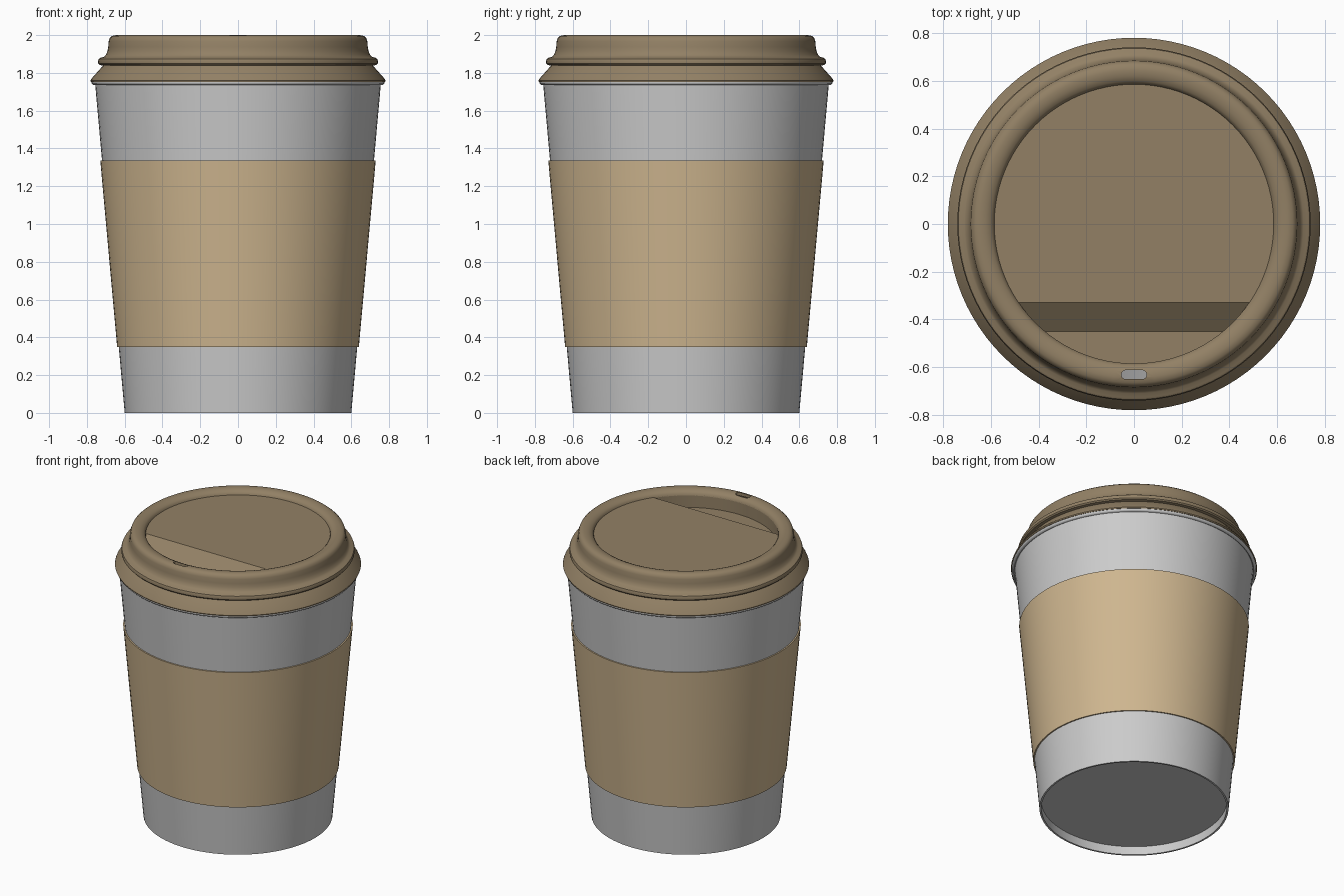
import bpy, bmesh, math
from mathutils import Vector

if "Cube" in bpy.data.objects:
    bpy.data.objects.remove(bpy.data.objects["Cube"])

SEG = 96


def material(name, rgb):
    m = bpy.data.materials.new(name)
    m.diffuse_color = (*rgb, 1)
    m.use_nodes = True
    m.node_tree.nodes["Principled BSDF"].inputs["Base Color"].default_value = m.diffuse_color
    return m


def smooth(ob):
    bpy.ops.object.select_all(action='DESELECT')
    ob.select_set(True)
    bpy.context.view_layer.objects.active = ob
    bpy.ops.object.shade_smooth_by_angle(angle=math.radians(35))


def finish(name, bm, mat=None):
    me = bpy.data.meshes.new(name)
    bm.to_mesh(me)
    bm.free()
    ob = bpy.data.objects.new(name, me)
    bpy.context.collection.objects.link(ob)
    if mat:
        me.materials.append(mat)
    smooth(ob)
    return ob


def lathe(name, profile, mat=None, closed=True):
    """Spin an (r, z) profile around the z axis."""
    bm = bmesh.new()
    vs = [bm.verts.new((r, 0, z)) for r, z in profile]
    es = [bm.edges.new(p) for p in zip(vs, vs[1:])]
    if closed:
        es.append(bm.edges.new((vs[-1], vs[0])))
    bmesh.ops.spin(bm, geom=vs + es, cent=(0, 0, 0), axis=(0, 0, 1),
                   angle=2 * math.pi, steps=SEG)
    bmesh.ops.remove_doubles(bm, verts=bm.verts, dist=1e-4)
    bmesh.ops.recalc_face_normals(bm, faces=bm.faces)
    return finish(name, bm, mat)


card = material("card_tan", (0.62, 0.468, 0.276))
plastic = material("lid_brown", (0.288, 0.217, 0.130))

# Cup: recessed base, tapered wall, rolled rim, hollow inside
roll = [(0.761 + 0.015 * math.cos(a), 1.75 + 0.015 * math.sin(a))
        for a in (math.radians(d) for d in range(-90, 181, 30))]
lathe("cup", [(0, 0.06), (0.59, 0.06), (0.588, 0), (0.60, 0), (0.756, 1.738)]
      + roll + [(0.744, 1.73), (0.597, 0.075), (0, 0.075)], closed=False)

# Cardboard sleeve
lathe("sleeve", [(0.640, 0.35), (0.729, 1.335), (0.715, 1.335), (0.625, 0.35)], card)

# Lid shell: outer skirt, bead, raised wall, rounded lip, then inner side
lid = lathe("lid_rim", [
    (0.772, 1.751), (0.778, 1.752), (0.781, 1.759), (0.777, 1.768),
    (0.715, 1.838), (0.733, 1.842), (0.740, 1.850), (0.741, 1.862),
    (0.737, 1.874), (0.728, 1.880), (0.711, 1.884), (0.700, 1.895),
    (0.691, 1.915), (0.687, 1.938), (0.685, 1.968), (0.679, 1.985),
    (0.666, 1.996), (0.645, 2.000), (0.620, 1.997), (0.600, 1.988),
    (0.589, 1.977), (0.585, 1.963),
    (0.600, 1.958), (0.625, 1.975), (0.655, 1.978), (0.668, 1.960),
    (0.675, 1.910), (0.700, 1.850), (0.700, 1.835), (0.762, 1.765)], plastic)

# Lid centre: flat disc whose front part slopes down into a drinking well
TOP, LOW = 1.967, 1.88
bm = bmesh.new()
bmesh.ops.create_circle(bm, cap_ends=True, segments=SEG, radius=0.586)
for y in (-0.33, -0.45):
    bmesh.ops.bisect_plane(bm, geom=bm.verts[:] + bm.edges[:] + bm.faces[:],
                           plane_co=(0, y, 0), plane_no=(0, 1, 0))
for v in bm.verts:
    t = min(max((-0.33 - v.co.y) / 0.12, 0), 1)
    v.co.z = TOP + (LOW - TOP) * t
border = [e for e in bm.edges if e.is_boundary
          and min(v.co.z for v in e.verts) < TOP - 1e-4]
wall = bmesh.ops.extrude_edge_only(bm, edges=border)["geom"]
for v in wall:
    if isinstance(v, bmesh.types.BMVert):
        v.co.z = TOP
bmesh.ops.remove_doubles(bm, verts=bm.verts, dist=1e-4)
bmesh.ops.recalc_face_normals(bm, faces=bm.faces)
if max(bm.faces, key=lambda f: f.calc_area()).normal.z < 0:
    bmesh.ops.reverse_faces(bm, faces=bm.faces)
finish("lid_centre", bm, plastic)

# Sip hole: pill-shaped cutter through the front of the lip
bm = bmesh.new()
for x in (-0.034, 0.034):
    for z in (1.94, 2.05):
        for i in range(24):
            a = math.tau * i / 24
            bm.verts.new(Vector((x + 0.019 * math.cos(a), -0.632 + 0.019 * math.sin(a), z)))
bmesh.ops.convex_hull(bm, input=bm.verts)
bmesh.ops.delete(bm, geom=[v for v in bm.verts if not v.link_faces], context='VERTS')
bmesh.ops.recalc_face_normals(bm, faces=bm.faces)
cutter = finish("sip_hole_cutter", bm)
cutter.hide_render = True
cut = lid.modifiers.new("sip_hole", 'BOOLEAN')
cut.operation = 'DIFFERENCE'
cut.solver = 'EXACT'
cut.object = cutter
bpy.context.view_layer.objects.active = lid
bpy.ops.object.modifier_apply(modifier=cut.name)
bpy.data.objects.remove(cutter)
smooth(lid)
